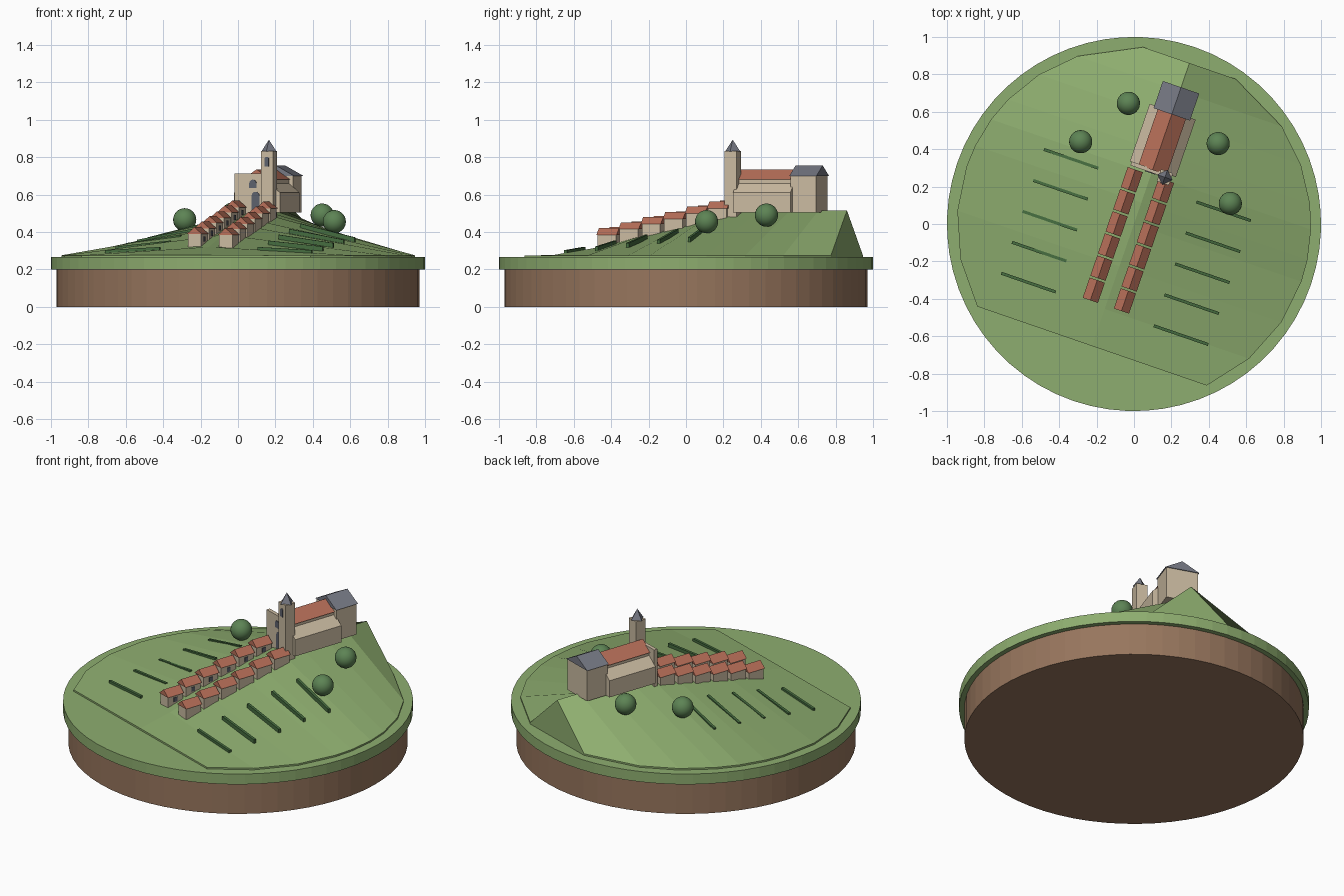
import bpy, bmesh, math
from mathutils import Matrix, Vector

cube = bpy.data.objects.get("Cube")
if cube:
    bpy.data.objects.remove(cube)

TURN = math.radians(-19)  # the street axis is turned from the y axis


def material(name, r, g, b):
    m = bpy.data.materials.new(name)
    m.use_nodes = True
    m.diffuse_color = (r, g, b, 1)
    m.node_tree.nodes["Principled BSDF"].inputs["Base Color"].default_value = (r, g, b, 1)
    return m


GRASS = material("grass", 0.27, 0.42, 0.16)
EARTH = material("earth", 0.31, 0.18, 0.11)
STONE = material("pale stone", 0.60, 0.50, 0.36)
TILE = material("red roof tile", 0.48, 0.16, 0.10)
SLATE = material("grey slate", 0.18, 0.19, 0.23)
GLASS = material("dark opening", 0.11, 0.12, 0.15)
LEAF = material("tree leaf", 0.11, 0.23, 0.09)
HEDGE = material("vine green", 0.06, 0.15, 0.05)


def finish(name, bm, mat):
    bmesh.ops.recalc_face_normals(bm, faces=bm.faces)
    mesh = bpy.data.meshes.new(name)
    bm.to_mesh(mesh)
    bm.free()
    mesh.materials.append(mat)
    ob = bpy.data.objects.new(name, mesh)
    ob.rotation_euler.z = TURN
    bpy.context.collection.objects.link(ob)
    return ob


def prism(name, profile, v0, v1, mat):
    """Extrude a (u, z) outline along the street from v0 to v1."""
    bm = bmesh.new()
    a = [bm.verts.new((u, v0, z)) for u, z in profile]
    b = [bm.verts.new((u, v1, z)) for u, z in profile]
    bm.faces.new(a)
    bm.faces.new(b)
    for i in range(len(a)):
        j = (i + 1) % len(a)
        bm.faces.new((a[i], a[j], b[j], b[i]))
    return finish(name, bm, mat)


def box(name, u0, u1, v0, v1, z0, z1, mat):
    return prism(name, [(u0, z0), (u1, z0), (u1, z1), (u0, z1)], v0, v1, mat)


def gable(name, u, half, v0, v1, z0, z1, mat):
    return prism(name, [(u - half, z0), (u + half, z0), (u, z1)], v0, v1, mat)


def cone(name, sides, r0, r1, z0, z1, mat, u=0, v=0):
    bm = bmesh.new()
    bmesh.ops.create_cone(bm, cap_ends=True, segments=sides, radius1=r0, radius2=r1,
                          depth=z1 - z0, matrix=Matrix.Translation((u, v, (z0 + z1) / 2)))
    return finish(name, bm, mat)


def arch(name, u, half, z0, z1, v, mat):
    """Thin round-headed plate on a wall facing the front."""
    pts = [(u - half, z0), (u + half, z0)]
    for i in range(7):
        t = math.pi * i / 6
        pts.append((u + half * math.cos(t), z1 - half + half * math.sin(t)))
    return prism(name, pts, v - 0.004, v + 0.002, mat)


# Round base
cone("earth_base", 64, 0.97, 0.97, 0, 0.2, EARTH)
cone("grass_disc", 64, 1, 1, 0.2, 0.265, GRASS)

# Hill: ridge along the street, sloping straight to a round rim
RIDGE = [(-0.69, 0.276), (-0.48, 0.32), (-0.24, 0.385), (0, 0.44), (0.12, 0.475),
         (0.28, 0.51), (0.41, 0.515), (0.59, 0.515), (0.75, 0.515), (0.91, 0.515)]
RIM = 0.275


def half_width(v):
    return math.sqrt(0.947 ** 2 - v * v)


def ground(u, v):
    for (va, ha), (vb, hb) in zip(RIDGE, RIDGE[1:]):
        if v <= vb:
            h = ha + (hb - ha) * (v - va) / (vb - va)
            break
    return h + (RIM - h) * abs(u) / half_width(v)


bm = bmesh.new()
rings = []
for v, h in RIDGE:
    w = half_width(v)
    rings.append([bm.verts.new(p) for p in
                  ((-w, v, 0.26), (-w, v, RIM), (0, v, h), (w, v, RIM), (w, v, 0.26))])
for a, b in zip(rings, rings[1:]):
    for i in range(5):
        j = (i + 1) % 5
        bm.faces.new((a[i], a[j], b[j], b[i]))
bm.faces.new(rings[0])
bm.faces.new(rings[-1])
finish("hill", bm, GRASS)

# Two rows of houses, with windows facing the street
for side, label in ((-1, "right"), (1, "left")):
    u = 0.088 * side
    for i in range(6):
        v = -0.405 + 0.125 * i
        z = ground(u, v) - (0.005 if side > 0 else 0)
        name = f"{label}_house_{i + 1}"
        box(name + "_walls", u - 0.037, u + 0.037, v - 0.052, v + 0.052, z - 0.015, z + 0.055, STONE)
        gable(name + "_roof", u, 0.043, v - 0.057, v + 0.057, z + 0.055, z + 0.092, TILE)
        wall = u - side * 0.037
        box(name + "_window", wall - 0.003, wall + 0.003, v - 0.012, v + 0.012,
            z + 0.015, z + 0.042, GLASS)

# Church nave and lean-to aisles
FLOOR = 0.505
box("nave_walls", -0.072, 0.072, 0.3, 0.63, FLOOR, 0.68, STONE)
gable("nave_roof", 0, 0.08, 0.305, 0.63, 0.68, 0.735, TILE)
for side, label in ((-1, "right"), (1, "left")):
    prism(label + "_aisle", [(side * 0.06, FLOOR), (side * 0.13, FLOOR),
                             (side * 0.13, 0.61), (side * 0.06, 0.67)], 0.31, 0.635, STONE)

# Choir at the back
box("choir_walls", -0.096, 0.096, 0.625, 0.768, FLOOR, 0.7, STONE)
gable("choir_roof", 0, 0.103, 0.62, 0.773, 0.7, 0.756, SLATE)

# West front with door and window
box("west_front", -0.12, 0.1, 0.29, 0.312, FLOOR - 0.03, 0.712, STONE)
arch("west_door", 0, 0.022, FLOOR, 0.615, 0.29, GLASS)
arch("west_window", -0.015, 0.02, 0.635, 0.68, 0.29, GLASS)

# Bell tower with spire
TU, TV, TS = 0.075, 0.29, 0.034
box("tower", TU - TS, TU + TS, TV - TS, TV + TS, FLOOR - 0.03, 0.832, STONE)
cone("spire", 4, 0.043, 0, 0.83, 0.893, SLATE, TU, TV)
arch("tower_front_window", TU, 0.012, 0.75, 0.802, TV - TS, GLASS)

# Vine rows laid along the slopes
for side, label in ((-1, "right"), (1, "left")):
    for i in range(5):
        v = -0.48 + 0.175 * i
        u0, u1 = side * 0.277, side * 0.585
        z0, z1 = ground(u0, v), ground(u1, v)
        prism(f"{label}_vine_row_{i + 1}", [(u0, z0 - 0.01), (u1, z1 - 0.01),
              (u1, z1 + 0.015), (u0, z0 + 0.015)], v - 0.008, v + 0.008, HEDGE)

# Round trees
back = Matrix.Rotation(-TURN, 3, "Z")
for i, (x, y, z) in enumerate([(-0.285, 0.44, 0.465), (-0.03, 0.645, 0.495),
                               (0.45, 0.43, 0.49), (0.515, 0.11, 0.455)]):
    bm = bmesh.new()
    bmesh.ops.create_uvsphere(bm, u_segments=24, v_segments=14, radius=0.062,
                              matrix=Matrix.Translation(back @ Vector((x, y, z))))
    for f in bm.faces:
        f.smooth = True
    finish(f"tree_{i + 1}", bm, LEAF)
